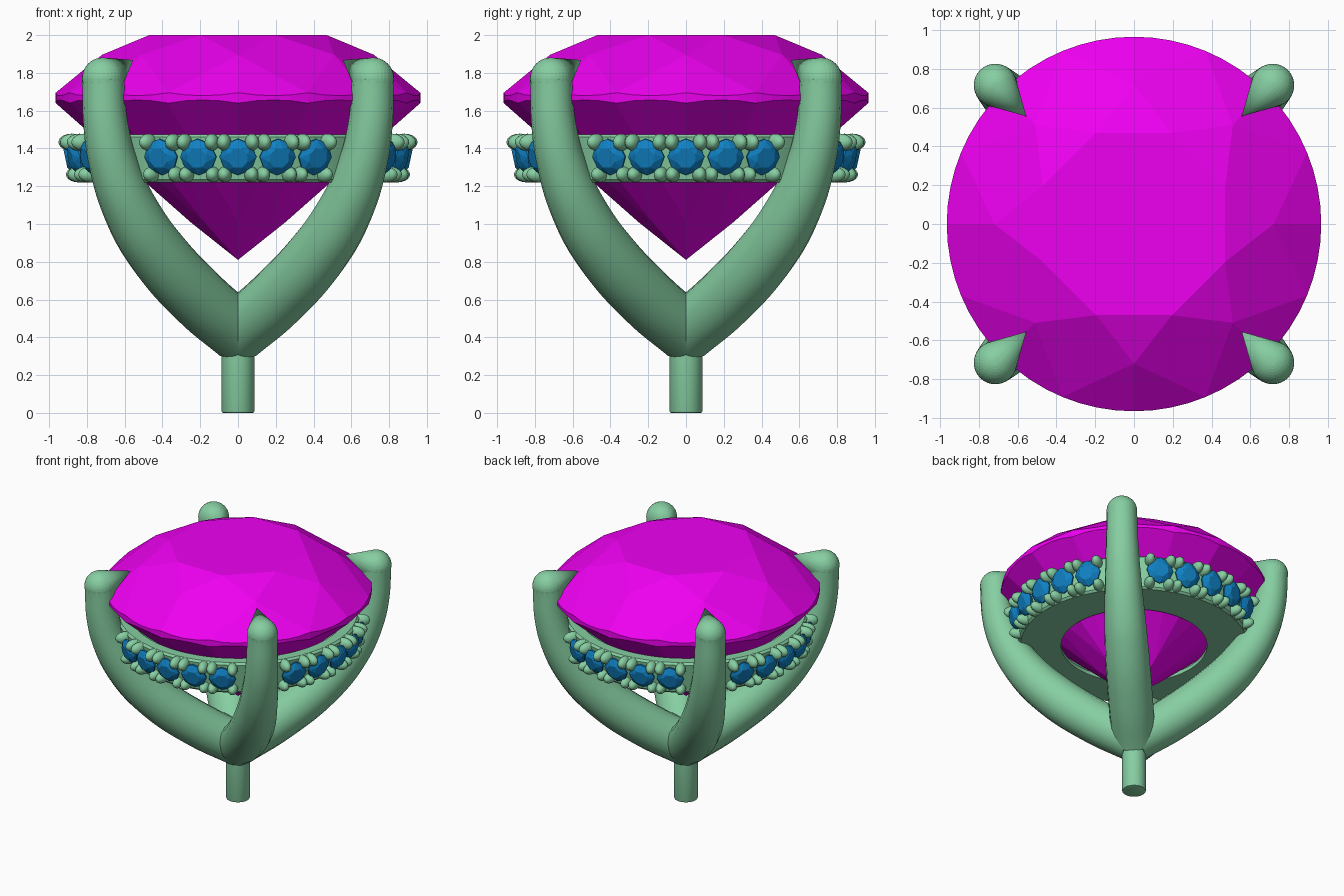
import bpy, bmesh
from math import sin, cos, pi, radians
from mathutils import Matrix, Vector

if "Cube" in bpy.data.objects:
    bpy.data.objects.remove(bpy.data.objects["Cube"])


def material(name, rgb):
    m = bpy.data.materials.new(name)
    m.diffuse_color = (*rgb, 1)
    m.use_nodes = True
    m.node_tree.nodes["Principled BSDF"].inputs["Base Color"].default_value = m.diffuse_color
    return m


METAL = material("green_metal", (0.24, 0.62, 0.36))
PINK = material("magenta_gem", (0.85, 0.0, 0.87))
BLUE = material("blue_gem", (0.005, 0.22, 0.55))


def finish(bm, name, mat, smooth=None):
    bmesh.ops.recalc_face_normals(bm, faces=bm.faces[:])
    me = bpy.data.meshes.new(name)
    bm.to_mesh(me)
    bm.free()
    ob = bpy.data.objects.new(name, me)
    bpy.context.collection.objects.link(ob)
    me.materials.append(mat)
    if smooth:
        bpy.ops.object.select_all(action='DESELECT')
        bpy.context.view_layer.objects.active = ob
        ob.select_set(True)
        bpy.ops.object.shade_smooth_by_angle(angle=radians(smooth))
    return ob


def polar(r, a, z):
    return Vector((r * cos(a), r * sin(a), z))


# Centre stone: round brilliant cut with a scalloped girdle
def centre_stone():
    bm = bmesh.new()
    R, step, half, n = 0.965, pi / 4, pi / 8, 4
    z_top, z_bot, z_culet = 1.695, 1.64, 0.81
    r_table, r_star, r_low = 0.509, 0.72, 0.25
    z_star = 2 - (2 - z_top) / (R - r_table) * (r_star * cos(half) - r_table)
    z_low = z_culet + (z_bot - z_culet) / R * r_low * cos(half)
    table = [bm.verts.new(polar(r_table, half + step * i, 2)) for i in range(8)]
    star = [bm.verts.new(polar(r_star, step * i, z_star)) for i in range(8)]
    low = [bm.verts.new(polar(r_low, step * i, z_low)) for i in range(8)]
    culet = bm.verts.new((0, 0, z_culet))
    cm = cos(half / 2)
    s_up = (z_star - z_top) / ((R - r_star) * cm)
    s_dn = (z_bot - z_low) / ((R - r_low) * cm)
    top, bot, N = [], [], 16 * n
    for i in range(N):
        bulge = R * (cos(half * ((i % n) / n - 0.5)) - cm)
        a = half * i / n
        top.append(bm.verts.new(polar(R, a, z_top - s_up * bulge)))
        bot.append(bm.verts.new(polar(R, a, z_bot + s_dn * bulge)))
    bm.faces.new(table)
    for i in range(8):
        j, g = (i + 1) % 8, (2 * i + 1) * n
        bm.faces.new((table[i - 1], table[i], star[i]))
        bm.faces.new((table[i], star[i], top[g], star[j]))
        bm.faces.new((culet, low[i], bot[g], low[j]))
        for start in (g - n, g - 2 * n):
            arc = [(start + k) % N for k in range(n + 1)]
            bm.faces.new([star[i]] + [top[k] for k in arc])
            bm.faces.new([low[i]] + [bot[k] for k in arc])
    for i in range(N):
        j = (i + 1) % N
        bm.faces.new((top[i], top[j], bot[j], bot[i]))
    finish(bm, "centre_stone", PINK)


centre_stone()

# Halo ring: lathed collar under the centre stone
bm = bmesh.new()
profile = [(0.53, 1.22), (0.825, 1.22), (0.84, 1.235), (0.875, 1.46), (0.86, 1.475), (0.785, 1.475), (0.53, 1.25)]
SEG = 96
rings = [[bm.verts.new(polar(r, 2 * pi * i / SEG, z)) for r, z in profile] for i in range(SEG)]
for i in range(SEG):
    a, b = rings[i], rings[(i + 1) % SEG]
    for k in range(len(profile)):
        m = (k + 1) % len(profile)
        bm.faces.new((a[k], a[m], b[m], b[k]))
finish(bm, "halo_ring", METAL, 35)

# Halo stones and their bead claws: five per quarter
stones, beads = bmesh.new(), bmesh.new()
for quarter in range(4):
    for k in range(-2, 3):
        a = quarter * pi / 2 + radians(13.8) * k
        spin = Matrix.Rotation(a, 4, 'Z')
        place = spin @ Matrix.Translation((0.88, 0, 1.355)) @ Matrix.Rotation(radians(90 + 12), 4, 'Y')
        loops = [[stones.verts.new(place @ polar(r, pi / 4 * i + off, h)) for i in range(8)]
                 for r, h, off in ((0.055, 0.035, pi / 8), (0.098, 0.005, 0), (0.098, -0.005, 0))]
        tip = stones.verts.new(place @ Vector((0, 0, -0.08)))
        stones.faces.new(loops[0])
        t, g, u = loops
        for i in range(8):
            j = (i + 1) % 8
            stones.faces.new((t[i], g[i], g[j]))
            stones.faces.new((t[i], g[j], t[j]))
            stones.faces.new((g[i], u[i], u[j], g[j]))
            stones.faces.new((u[i], tip, u[j]))
        for side in (-1, 1):
            for r, z, h in ((0.885, 1.433, 0.045), (0.845, 1.262, 0.042)):
                mat = (Matrix.Rotation(a + side * 0.084, 4, 'Z') @ Matrix.Translation((r, 0, z))
                       @ Matrix.Diagonal((0.07, 0.038, h, 1)))
                bmesh.ops.create_uvsphere(beads, u_segments=14, v_segments=10, radius=1, matrix=mat)
finish(stones, "halo_stones", BLUE)
finish(beads, "halo_beads", METAL, 60)

# Prongs: four tapered curved arms on the diagonals
path = [(0.0, 0.43, 0.16), (0.2, 0.6, 0.163), (0.42, 0.84, 0.16), (0.56, 1.06, 0.147),
        (0.655, 1.3, 0.13), (0.70, 1.52, 0.118), (0.715, 1.77, 0.111)]
cu = bpy.data.curves.new("prongs", 'CURVE')
cu.dimensions = '3D'
cu.bevel_depth = 1.0
cu.bevel_resolution = 6
cu.resolution_u = 10
cu.use_fill_caps = True
cu.materials.append(METAL)
for sx, sy in ((1, 1), (-1, 1), (-1, -1), (1, -1)):
    sp = cu.splines.new('BEZIER')
    sp.bezier_points.add(len(path) - 1)
    sp.radius_interpolation = 'CARDINAL'
    for p, (x, z, rad) in zip(sp.bezier_points, path):
        p.co = (sx * x, sy * x, z)
        p.radius = rad
        p.handle_left_type = p.handle_right_type = 'AUTO'
bpy.context.collection.objects.link(bpy.data.objects.new("prongs", cu))

# Prong tips: rounded ends drawn to a point over the crown
for i in range(4):
    bm = bmesh.new()
    bmesh.ops.create_uvsphere(bm, u_segments=32, v_segments=20, radius=0.111,
                              matrix=Matrix.Translation((1.011, 0, 1.77)))
    bm.verts.new((0.785, 0, 1.868))
    res = bmesh.ops.convex_hull(bm, input=bm.verts[:])
    junk = {g for g in res["geom_interior"] if isinstance(g, bmesh.types.BMVert)}
    bmesh.ops.delete(bm, geom=list(junk), context='VERTS')
    bm.transform(Matrix.Rotation(pi / 4 + i * pi / 2, 4, 'Z'))
    finish(bm, f"prong_tip_{i + 1}", METAL, 40)

# Base pin
bm = bmesh.new()
bmesh.ops.create_cone(bm, cap_ends=True, segments=40, radius1=0.087, radius2=0.087, depth=0.4,
                      matrix=Matrix.Translation((0, 0, 0.2)))
rim = [e for e in bm.edges if all(v.co.z < 0.01 for v in e.verts)]
bmesh.ops.bevel(bm, geom=rim, offset=0.01, segments=2, affect='EDGES', profile=0.5)
finish(bm, "base_pin", METAL, 35)
